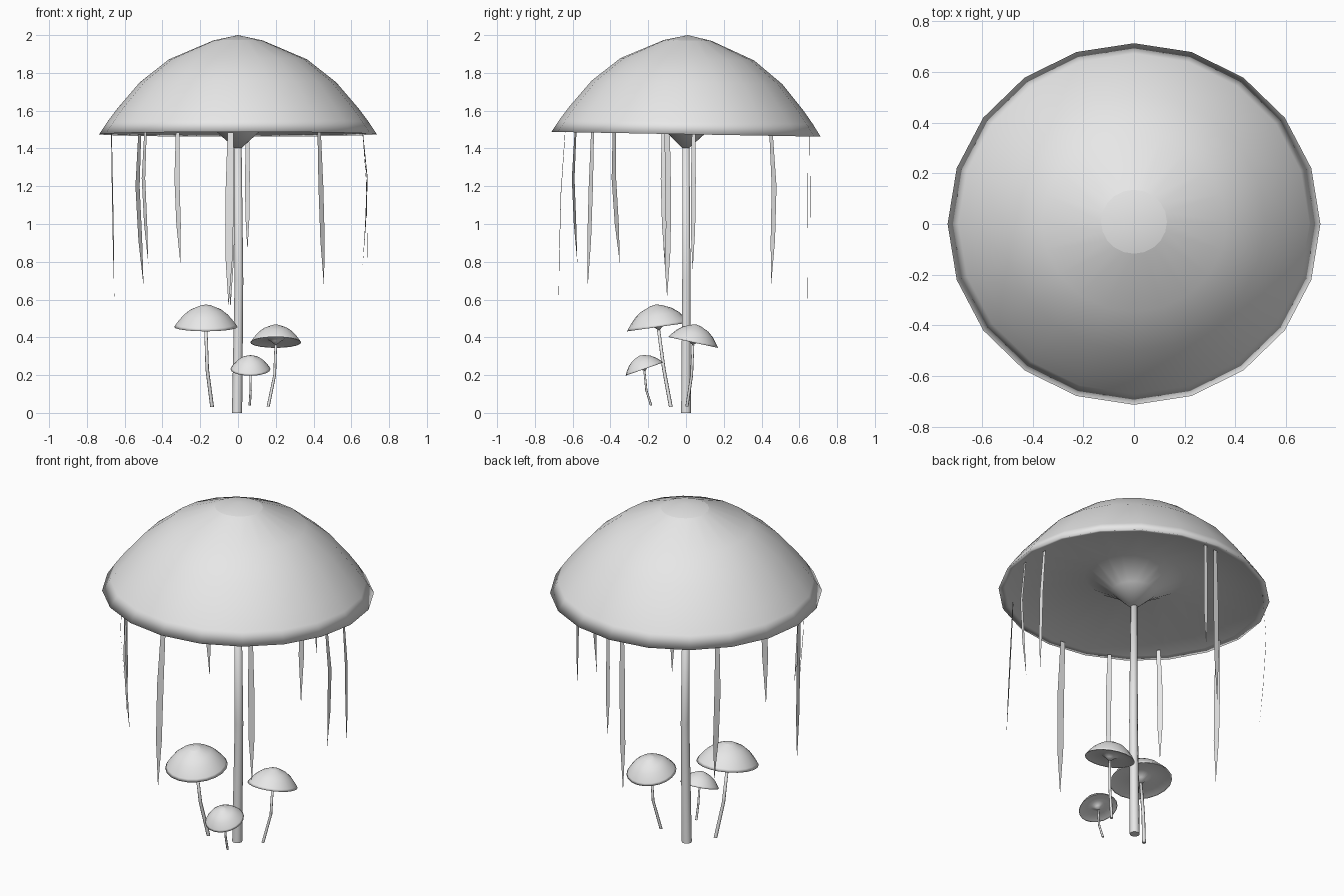
import bpy, bmesh, math
from mathutils import Vector, Matrix

old_cube = bpy.data.objects.get("Cube")
if old_cube:
    bpy.data.objects.remove(old_cube, do_unlink=True)

# Single plain colour
grey = bpy.data.materials.new("plain_grey")
grey.use_nodes = True
grey.diffuse_color = (0.8, 0.8, 0.8, 1)
grey.node_tree.nodes["Principled BSDF"].inputs["Base Color"].default_value = grey.diffuse_color


def finish(name, bm):
    """Turn a bmesh into a smooth, named object with the grey material."""
    for face in bm.faces:
        face.smooth = True
    mesh = bpy.data.meshes.new(name)
    bm.to_mesh(mesh)
    bm.free()
    mesh.materials.append(grey)
    obj = bpy.data.objects.new(name, mesh)
    bpy.context.collection.objects.link(obj)


def add_ring(bm, centre, radius, sides):
    step = math.tau / sides
    return [bm.verts.new(Vector(centre) + Vector((radius * math.cos(i * step),
                                                  radius * math.sin(i * step), 0)))
            for i in range(sides)]


def bridge(bm, lower, upper):
    n = len(lower)
    for i in range(n):
        j = (i + 1) % n
        bm.faces.new((lower[i], lower[j], upper[j], upper[i]))


def sharpen(bm, ring):
    for i, vert in enumerate(ring):
        bm.edges.get((ring[i - 1], vert)).smooth = False


# Cap profile as (radius, height above the rim): underside outwards, then up the dome
UNDERSIDE = [(0.12, 0.02), (0.27, 0.11), (0.7, 0.008)]
DOME = [(0.735, 0), (0.692, 0.065), (0.64, 0.135), (0.52, 0.275),
        (0.365, 0.397), (0.13, 0.497)]
CAP_APEX, CAP_HUB = 0.525, -0.09


def make_cap(name, centre, radius, slope_y, depth=1):
    """Domed cap with a shallow hollow underside and a flared cone to the stem."""
    sides = 20
    bm = bmesh.new()
    rings = [add_ring(bm, (0, 0, z), r, sides) for r, z in UNDERSIDE + DOME]
    for lower, upper in zip(rings, rings[1:]):
        bridge(bm, lower, upper)
    hub = bm.verts.new((0, 0, CAP_HUB))
    apex = bm.verts.new((0, 0, CAP_APEX))
    for i in range(sides):
        j = (i + 1) % sides
        bm.faces.new((rings[0][j], rings[0][i], hub))
        bm.faces.new((rings[-1][i], rings[-1][j], apex))
    sharpen(bm, rings[-1])
    scale = radius / DOME[0][0]
    bm.transform(Matrix.Translation(centre)
                 @ Matrix.Rotation(math.atan(slope_y), 4, "X")
                 @ Matrix.Diagonal((scale, scale * depth, scale, 1)))
    finish(name, bm)


def make_stem(name, path, r_bottom, r_top, sides=8):
    """Round stem lofted upwards along a path."""
    bm = bmesh.new()
    last = len(path) - 1
    rings = [add_ring(bm, p, r_bottom + (r_top - r_bottom) * i / last, sides)
             for i, p in enumerate(path)]
    for lower, upper in zip(rings, rings[1:]):
        bridge(bm, lower, upper)
    bm.faces.new(list(reversed(rings[0])))
    bm.faces.new(rings[-1])
    sharpen(bm, rings[0])
    finish(name, bm)


def make_strand(name, top, bottom, z_end, width, bulge):
    """Thin hanging ribbon that faces outwards and tapers to a point."""
    start = Vector((*top, 1.485))
    end = Vector((*bottom, z_end))
    outward = Vector((*top, 0)).normalized()
    side = Vector((-outward.y, outward.x, 0)) * width / 2
    bm = bmesh.new()
    previous = None
    for t, spread, push in ((0, 0.7, 0), (0.35, 1, 1), (0.7, 0.9, 0.6)):
        p = start.lerp(end, t) + outward * bulge * push
        pair = [bm.verts.new(p - side * spread), bm.verts.new(p + side * spread)]
        if previous:
            bm.faces.new((previous[0], pair[0], pair[1], previous[1]))
        previous = pair
    bm.faces.new((previous[0], bm.verts.new(end), previous[1]))
    finish(name, bm)


# Large mushroom
make_cap("large_cap", (0, 0, 1.475), 0.735, -0.018, 0.97)
make_stem("large_stem", [(-0.005, 0, 0), (0.005, 0.002, 0.7), (0, 0, 1.42)], 0.027, 0.019, 10)

# Small mushrooms: cap centre, radius, tilt, then foot and middle of the stem
small = {
    "left": ((0.2, 0.037, 0.373), 0.135, -0.22, (0.16, 0.005, 0.035), (0.194, 0.03, 0.2)),
    "right": ((-0.17, -0.145, 0.455), 0.168, 0.14, (-0.137, -0.08, 0.03), (-0.163, -0.117, 0.23)),
    "front": ((0.066, -0.22, 0.232), 0.106, 0.35, (0.062, -0.185, 0.04), (0.067, -0.21, 0.12)),
}
for place, (centre, radius, slope, foot, middle) in small.items():
    make_cap(place + "_small_cap", centre, radius, slope)
    top = (centre[0], centre[1], centre[2] - radius * 0.1)
    make_stem(place + "_small_stem", [foot, middle, top], radius * 0.06, radius * 0.05)

# Hanging strands: top x y, bottom x y, bottom height, width, outward bulge
strands = [
    ((-0.67, -0.1), (-0.655, -0.1), 0.61, 0.042, 0),
    ((-0.52, 0.45), (-0.5, 0.45), 0.67, 0.034, 0.025),
    ((-0.49, -0.38), (-0.475, -0.35), 0.79, 0.03, 0.02),
    ((-0.32, -0.585), (-0.305, -0.575), 0.79, 0.03, 0.018),
    ((-0.04, -0.64), (-0.05, -0.675), 0.56, 0.044, 0.01),
    ((-0.03, 0.64), (-0.04, 0.645), 0.55, 0.036, 0),
    ((0.05, 0.655), (0.05, 0.66), 0.86, 0.025, 0),
    ((0.43, -0.495), (0.455, -0.52), 0.67, 0.034, 0),
    ((0.66, -0.12), (0.66, -0.11), 0.78, 0.026, 0.025),
    ((0.66, 0.04), (0.685, 0.035), 0.75, 0.026, 0.01),
]
for number, data in enumerate(strands, 1):
    make_strand(f"hanging_strand_{number}", *data)
